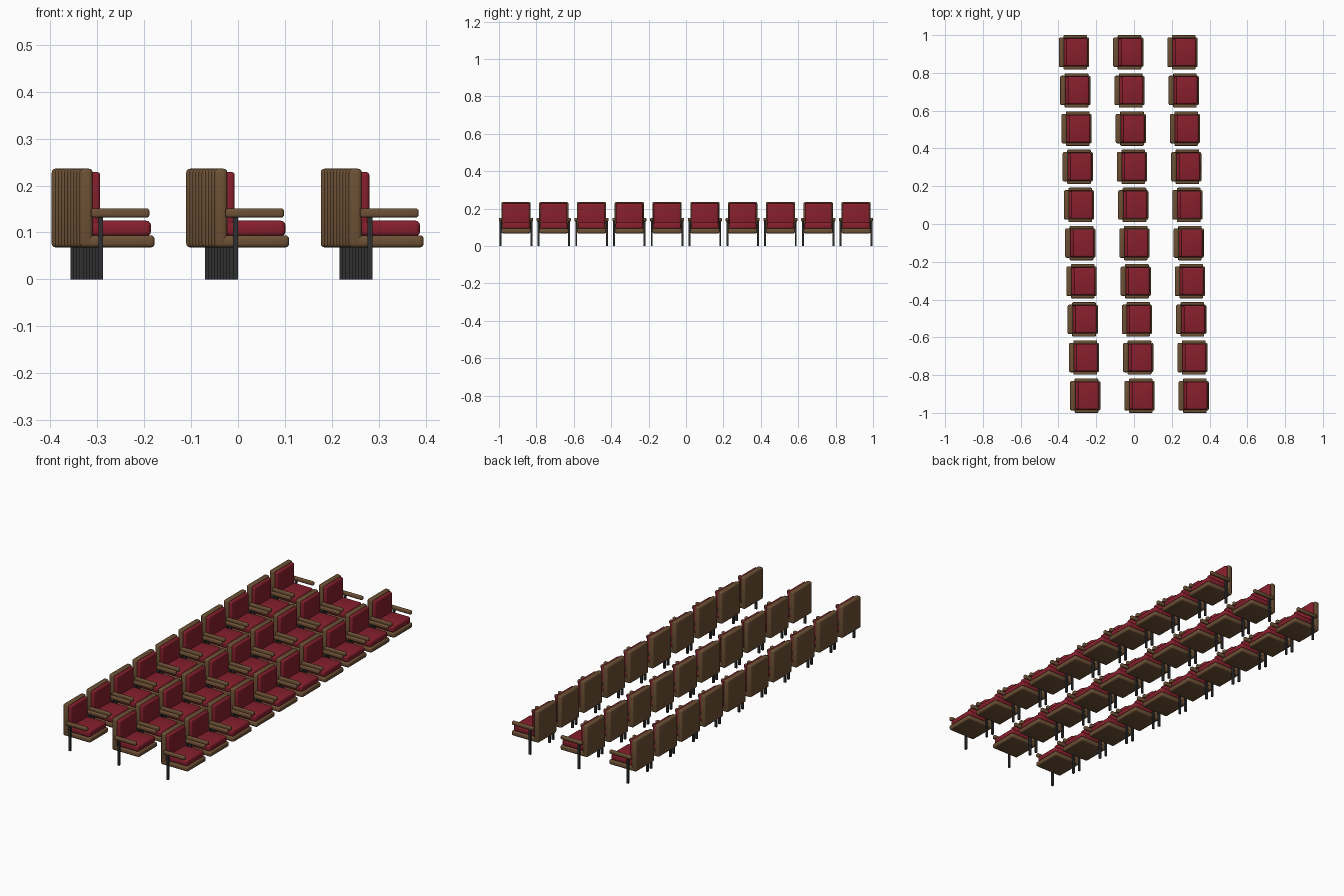
import bpy
import bmesh
import math

cube = bpy.data.objects.get("Cube")
if cube:
    bpy.data.objects.remove(cube, do_unlink=True)


def make_material(name, rgb):
    mat = bpy.data.materials.new(name)
    mat.use_nodes = True
    colour = (*rgb, 1.0)
    mat.diffuse_color = colour
    for node in mat.node_tree.nodes:
        if node.type == 'BSDF_PRINCIPLED':
            node.inputs["Base Color"].default_value = colour
    return mat


wood = make_material("brown wood", (0.15, 0.08, 0.035))
fabric = make_material("red fabric", (0.24, 0.014, 0.026))
metal = make_material("dark metal", (0.03, 0.03, 0.032))


def box_mesh(name, x, y, z, mat, bevel=0.0):
    """Rounded box between the given (min, max) limits."""
    bm = bmesh.new()
    bmesh.ops.create_cube(bm, size=1)
    for v in bm.verts:
        for axis, (low, high) in enumerate((x, y, z)):
            v.co[axis] = low if v.co[axis] < 0 else high
    if bevel:
        bmesh.ops.bevel(bm, geom=bm.edges[:], offset=bevel, segments=3,
                        profile=0.5, affect='EDGES', clamp_overlap=True)
    mesh = bpy.data.meshes.new(name)
    bm.to_mesh(mesh)
    bm.free()
    mesh.materials.append(mat)
    mesh.shade_smooth()
    mesh.set_sharp_from_angle(angle=math.radians(35))
    return mesh


def sides(half):
    return (-half, half)


# Seat and back, shared by every chair (each chair faces +x)
parts = [
    box_mesh("back_shell", (0, 0.028), sides(0.078), (0.068, 0.236), wood, 0.008),
    box_mesh("back_cushion", (0.018, 0.044), sides(0.072), (0.1, 0.229), fabric, 0.007),
    box_mesh("seat_base", (0.015, 0.16), sides(0.078), (0.068, 0.094), wood, 0.008),
    box_mesh("seat_cushion", (0.025, 0.152), sides(0.073), (0.092, 0.125), fabric, 0.009),
]

# Armrests and legs on both sides
for label, sign in (("left", 1), ("right", -1)):
    arm_y = sorted((sign * 0.074, sign * 0.091))
    leg_y = sorted((sign * 0.077, sign * 0.087))
    parts.append(box_mesh(label + "_armrest", (0.024, 0.149), arm_y, (0.132, 0.151), wood, 0.005))
    parts.append(box_mesh(label + "_leg", (0.04, 0.0505), leg_y, (0, 0.135), metal))

# Three slanted rows of ten chairs
ROWS, CHAIRS = 3, 10
for row in range(ROWS):
    for chair in range(CHAIRS):
        x = -0.338 + 0.287 * row - 0.0066 * chair
        y = -0.909 + 0.202 * chair
        for mesh in parts:
            obj = bpy.data.objects.new(f"{mesh.name}_row{row + 1}_chair{chair + 1}", mesh)
            obj.location = (x, y, 0)
            bpy.context.collection.objects.link(obj)
